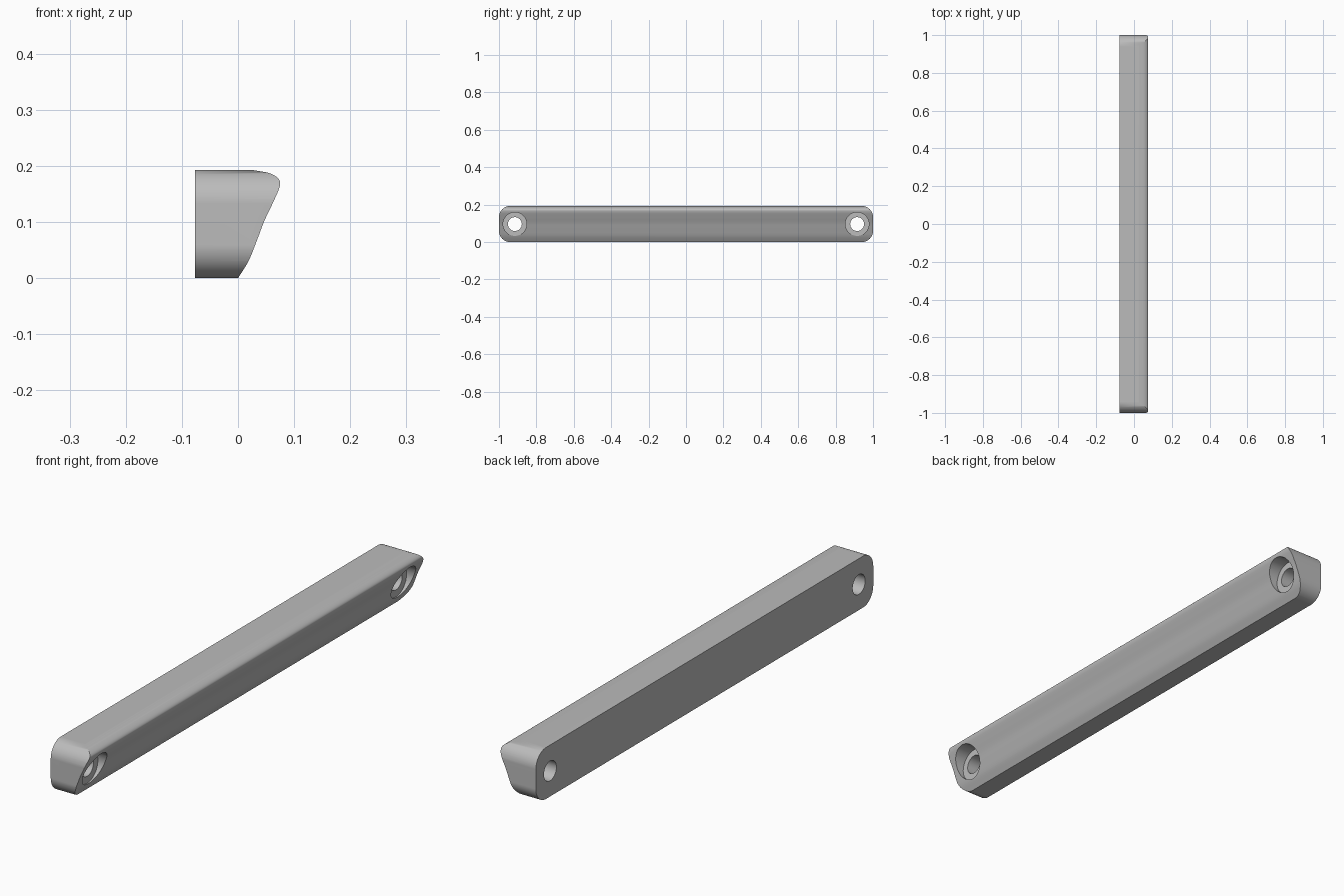
import bpy, bmesh, math
from mathutils import Vector

cube = bpy.data.objects.get("Cube")
if cube:
    bpy.data.objects.remove(cube, do_unlink=True)

BACK, HEIGHT, CORNER = -0.077, 0.193, 0.06
HOLE_Y, HOLE_Z = 0.915, 0.096
FLOOR_X = 0.015

grey = bpy.data.materials.new("plain_grey")
grey.use_nodes = True
colour = (0.5, 0.5, 0.5, 1)
grey.diffuse_color = colour
grey.node_tree.nodes["Principled BSDF"].inputs["Base Color"].default_value = colour


def prism(name, outline, sweep):
    """Closed solid made by sweeping a planar outline."""
    bm = bmesh.new()
    face = bm.faces.new([bm.verts.new(p) for p in outline])
    swept = bmesh.ops.extrude_face_region(bm, geom=[face])["geom"]
    moved = [g for g in swept if isinstance(g, bmesh.types.BMVert)]
    bmesh.ops.translate(bm, verts=moved, vec=sweep)
    bmesh.ops.recalc_face_normals(bm, faces=bm.faces)
    mesh = bpy.data.meshes.new(name)
    bm.to_mesh(mesh)
    bm.free()
    obj = bpy.data.objects.new(name, mesh)
    bpy.context.collection.objects.link(obj)
    mesh.materials.append(grey)
    return obj


def arc(x, y, z, radius, start, end, steps):
    angles = [start + (end - start) * i / steps for i in range(steps + 1)]
    return [(x, y + radius * math.cos(a), z + radius * math.sin(a)) for a in angles]


def smooth_path(points, steps=6):
    """Catmull-Rom curve through the points."""
    pts = [Vector(p) for p in points]
    pts = [2 * pts[0] - pts[1]] + pts + [2 * pts[-1] - pts[-2]]
    path = []
    for a, b, c, d in zip(pts, pts[1:], pts[2:], pts[3:]):
        for i in range(steps):
            t = i / steps
            path.append(b + 0.5 * t * (c - a + t * (2 * a - 5 * b + 4 * c - d
                        + t * (3 * (b - c) + d - a))))
    return path + [pts[-2]]


def carve(target, cutter, operation):
    cutter.hide_render = True
    mod = target.modifiers.new(operation, 'BOOLEAN')
    mod.operation, mod.solver, mod.object = operation, 'EXACT', cutter
    bpy.context.view_layer.objects.active = target
    bpy.ops.object.modifier_apply(modifier=mod.name)
    bpy.data.objects.remove(cutter, do_unlink=True)


# Bar with an overhanging, S-curved grip face
grip = smooth_path([(0.024, HEIGHT), (0.056, 0.187), (0.073, 0.176), (0.074, 0.162),
                    (0.063, 0.136), (0.047, 0.102), (0.034, 0.068), (0.019, 0.031), (0, 0)])
section = [(BACK, 0), (BACK, HEIGHT)] + [tuple(p) for p in grip]
bar = prism("handle_bar", [(x, -1.05, z) for x, z in section], (0, 2.1, 0))

# Round the four end corners
outline = []
for i, (sy, top) in enumerate([(1, True), (-1, True), (-1, False), (1, False)]):
    z = HEIGHT - CORNER if top else CORNER
    outline += arc(-0.2, sy * (1 - CORNER), z, CORNER, i * math.pi / 2, (i + 1) * math.pi / 2, 12)
carve(bar, prism("end_rounding", outline, (0.4, 0, 0)), 'INTERSECT')

# Stepped screw hole at each end
for side in (-1, 1):
    for name, start, radius in (("screw_hole", -0.2, 0.037), ("screw_recess", FLOOR_X, 0.063)):
        circle = arc(start, side * HOLE_Y, HOLE_Z, radius, 0, 2 * math.pi, 48)[:-1]
        carve(bar, prism(name, circle, (0.4, 0, 0)), 'DIFFERENCE')

# Smooth curved faces, keeping the crisp edges
bpy.ops.object.select_all(action='DESELECT')
bar.select_set(True)
bpy.context.view_layer.objects.active = bar
bpy.ops.object.shade_smooth_by_angle(angle=math.radians(30))
normals = bar.modifiers.new("even_shading", 'WEIGHTED_NORMAL')
normals.keep_sharp = True
